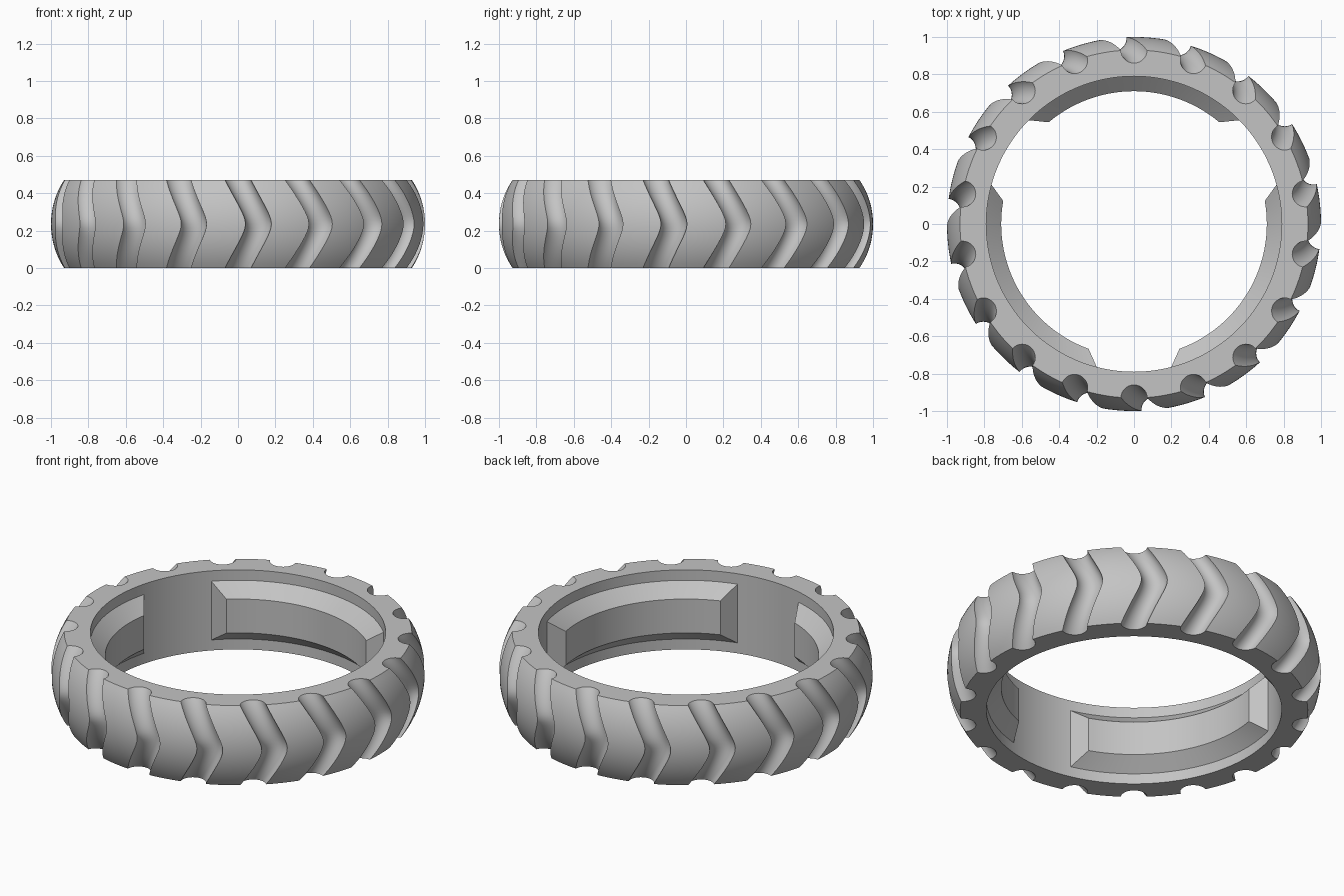
import bpy, bmesh
from math import sin, cos, pi, radians, sqrt

HEIGHT = 0.47
HALF = HEIGHT / 2
INNER = 0.79
GROOVES = 18

if "Cube" in bpy.data.objects:
    bpy.data.objects.remove(bpy.data.objects["Cube"])

rubber = bpy.data.materials.new("grey rubber")
rubber.use_nodes = True
grey = (0.55, 0.55, 0.55, 1)
rubber.diffuse_color = grey
rubber.node_tree.nodes["Principled BSDF"].inputs["Base Color"].default_value = grey


def polar(r, a, z):
    return (r * cos(a), r * sin(a), z)


def bridge(bm, a, b, closed=True):
    n = len(a)
    for i in range(n if closed else n - 1):
        j = (i + 1) % n
        bm.faces.new((a[i], a[j], b[j], b[i]))


def finish(bm, name):
    bmesh.ops.recalc_face_normals(bm, faces=bm.faces)
    mesh = bpy.data.meshes.new(name)
    bm.to_mesh(mesh)
    bm.free()
    mesh.materials.append(rubber)
    obj = bpy.data.objects.new(name, mesh)
    bpy.context.collection.objects.link(obj)
    return obj


def smooth(obj):
    bpy.ops.object.select_all(action='DESELECT')
    obj.select_set(True)
    bpy.context.view_layer.objects.active = obj
    bpy.ops.object.shade_smooth_by_angle(angle=radians(30))


def crown(t):
    """Radius of the rounded tread, t runs from -1 (bottom) to 1 (top)."""
    return 0.57 + sqrt(0.43 ** 2 - (t * HALF) ** 2)


# Tyre body: crowned outside, flat sides, straight bore
bm = bmesh.new()
rows = 20
profile = [(crown(2 * i / rows - 1), HEIGHT * i / rows) for i in range(rows + 1)]
profile += [(INNER, HEIGHT), (INNER, 0)]
segments = 180
rings = [[bm.verts.new(polar(r, 2 * pi * s / segments, z)) for r, z in profile]
         for s in range(segments)]
for s in range(segments):
    bridge(bm, rings[s], rings[(s + 1) % segments])
tyre = finish(bm, "tyre_body")

# Chevron groove cutters: round channels bent at mid height
bm = bmesh.new()
levels, sides = 24, 28
for g in range(GROOVES):
    start = pi / 2 + 2 * pi * g / GROOVES
    loops = []
    for i in range(levels + 1):
        t = 1.1 * (2 * i / levels - 1)
        angle = start + radians(7.7) * (1.02 - sqrt(t * t + 0.04))
        x, y, z = polar(crown(t), angle, HALF * (1 + t))
        loops.append([bm.verts.new((x + 0.07 * cos(2 * pi * k / sides),
                                    y + 0.07 * sin(2 * pi * k / sides), z))
                      for k in range(sides)])
    for a, b in zip(loops, loops[1:]):
        bridge(bm, a, b)
    bm.faces.new(loops[0])
    bm.faces.new(loops[-1])
cutter = finish(bm, "groove_cutter")
cutter.hide_render = True

cut = tyre.modifiers.new("grooves", 'BOOLEAN')
cut.operation = 'DIFFERENCE'
cut.solver = 'EXACT'
cut.object = cutter
bpy.context.view_layer.objects.active = tyre
bpy.ops.object.modifier_apply(modifier=cut.name)
bpy.data.objects.remove(cutter)
smooth(tyre)

# Three bevelled pads on the bore
section = [(0.792, 0.06), (0.71, 0.135), (0.71, 0.335), (0.792, 0.41)]
for p, name in enumerate(("back_pad", "front_right_pad", "front_left_pad")):
    bm = bmesh.new()
    middle = pi / 2 + p * 2 * pi / 3
    steps = 40
    loops = []
    for i in range(steps + 1):
        f = 2 * i / steps - 1
        loops.append([bm.verts.new(polar(r, middle + f * radians(40 if r < 0.75 else 45.5), z))
                      for r, z in section])
    for a, b in zip(loops, loops[1:]):
        bridge(bm, a, b)
    bm.faces.new(loops[0])
    bm.faces.new(loops[-1])
    smooth(finish(bm, name))
